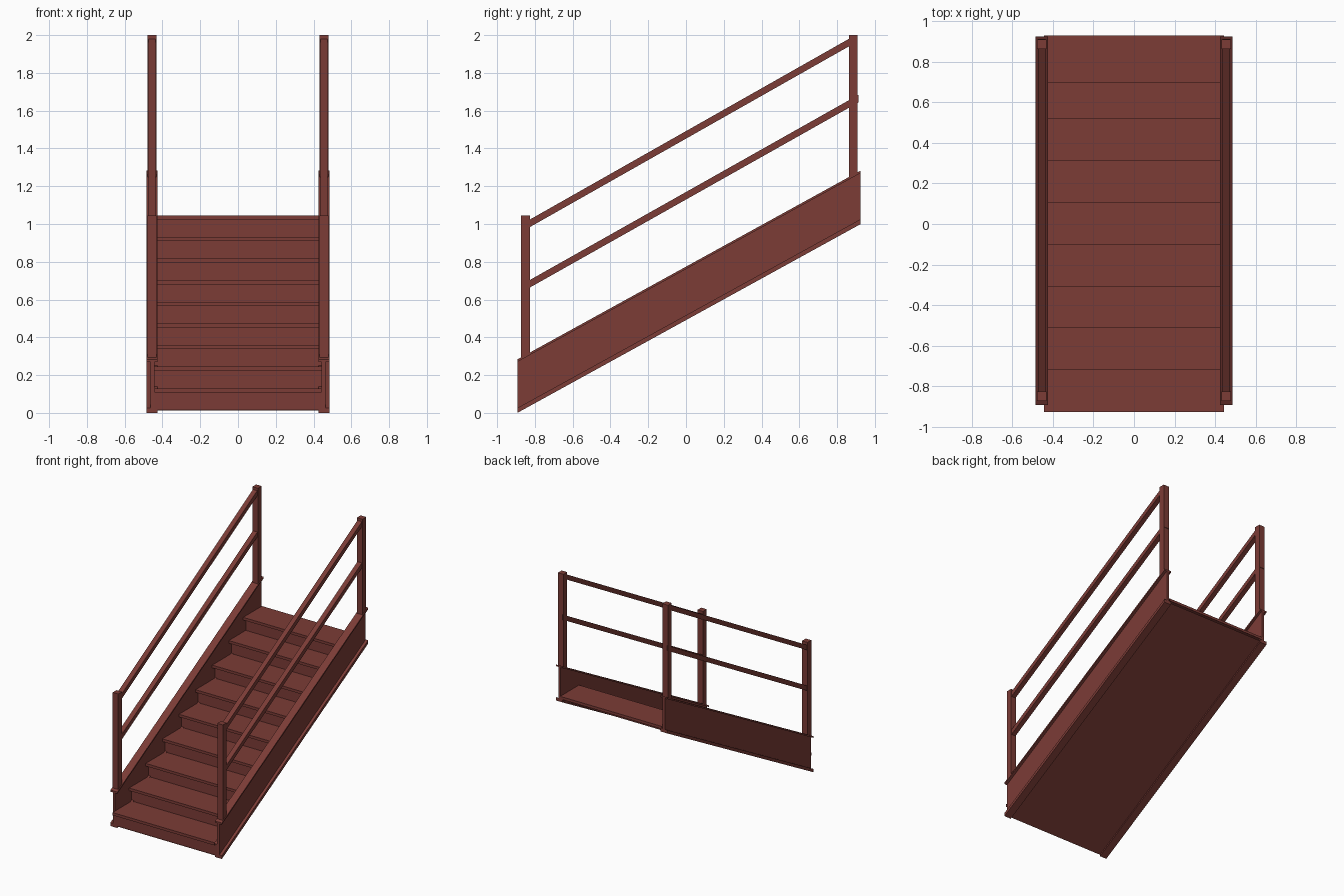
import bpy, bmesh

if "Cube" in bpy.data.objects:
    bpy.data.objects.remove(bpy.data.objects["Cube"])

mat = bpy.data.materials.new("red_paint")
mat.diffuse_color = (0.2, 0.045, 0.037, 1)
mat.use_nodes = True
mat.node_tree.nodes["Principled BSDF"].inputs["Base Color"].default_value = mat.diffuse_color

Y0, Y1, SLOPE = -0.893, 0.925, 0.55   # stringer ends and pitch
HEIGHT = 0.283                        # vertical height of stringer


def base(y):
    return (y - Y0) * SLOPE


def prism(name, profile, x0, x1, closed=True):
    """Extrude a (y, z) profile along x; an open profile gives a thin sheet."""
    bm = bmesh.new()
    a = [bm.verts.new((x0, y, z)) for y, z in profile]
    b = [bm.verts.new((x1, y, z)) for y, z in profile]
    n = len(profile)
    for i in range(n if closed else n - 1):
        j = (i + 1) % n
        bm.faces.new((a[i], b[i], b[j], a[j]))
    if closed:
        bm.faces.new(a)
        bm.faces.new(b[::-1])
        bmesh.ops.recalc_face_normals(bm, faces=bm.faces[:])
    me = bpy.data.meshes.new(name)
    bm.to_mesh(me)
    bm.free()
    me.materials.append(mat)
    ob = bpy.data.objects.new(name, me)
    bpy.context.collection.objects.link(ob)
    return ob


def sloped(name, y0, y1, lo, hi, xa, xb):
    """Bar following the stair pitch, lo/hi measured above the stringer base."""
    return prism(name, [(y0, base(y0) + lo), (y1, base(y1) + lo),
                        (y1, base(y1) + hi), (y0, base(y0) + hi)], xa, xb)


for side, s in (("left", -1), ("right", 1)):
    def span(a, b):
        return sorted((s * a, s * b))

    # I-section stringer: web and two flanges
    sloped(side + "_stringer_web", Y0, Y1, 0.02, HEIGHT - 0.005, *span(0.443, 0.463))
    sloped(side + "_bottom_flange", Y0, Y1, 0.0, 0.026, *span(0.425, 0.485))
    sloped(side + "_top_flange", Y0, Y1, HEIGHT - 0.013, HEIGHT, *span(0.425, 0.485))

    # Posts standing on the top flange
    for end, ya, yb, top in (("front", -0.873, -0.826, 1.045), ("back", 0.862, 0.909, 2.0)):
        foot = HEIGHT - 0.004
        prism(f"{side}_{end}_post", [(ya, base(ya) + foot), (yb, base(yb) + foot),
                                     (yb, top), (ya, top)], *span(0.431, 0.479))

    # Handrail and mid rail
    for name, za, zb, ye in (("handrail", 0.984, 1.94, 0.88), ("mid_rail", 0.664, 1.615, 0.912)):
        ya = -0.84
        k = (zb - za) / (0.862 + 0.826)
        z0, z1 = za + k * (ya + 0.826), za + k * (ye + 0.826)
        prism(f"{side}_{name}", [(ya, z0), (ye, z1), (ye, z1 + 0.04), (ya, z0 + 0.04)],
              *span(0.436, 0.474))

# Folded sheet of risers, nosings and treads
profile = [(Y0, 0.015)]
for i in range(9):
    nose = -0.927 + 0.2065 * i if i < 8 else 0.697
    top = 0.13 + 0.1144 * i
    riser = nose + 0.032
    if i:
        profile.append((riser, profile[-1][1]))
    profile += [(riser, top - 0.021), (nose, top - 0.021), (nose, top)]
profile += [(0.93, 1.045), (0.93, 1.024)]
prism("stair_treads", profile, -0.443, 0.443, closed=False)

# Flat plate closing the underside
prism("underside_plate", [(Y1, base(Y1) + 0.012), (Y0, base(Y0) + 0.012)],
      -0.443, 0.443, closed=False)
